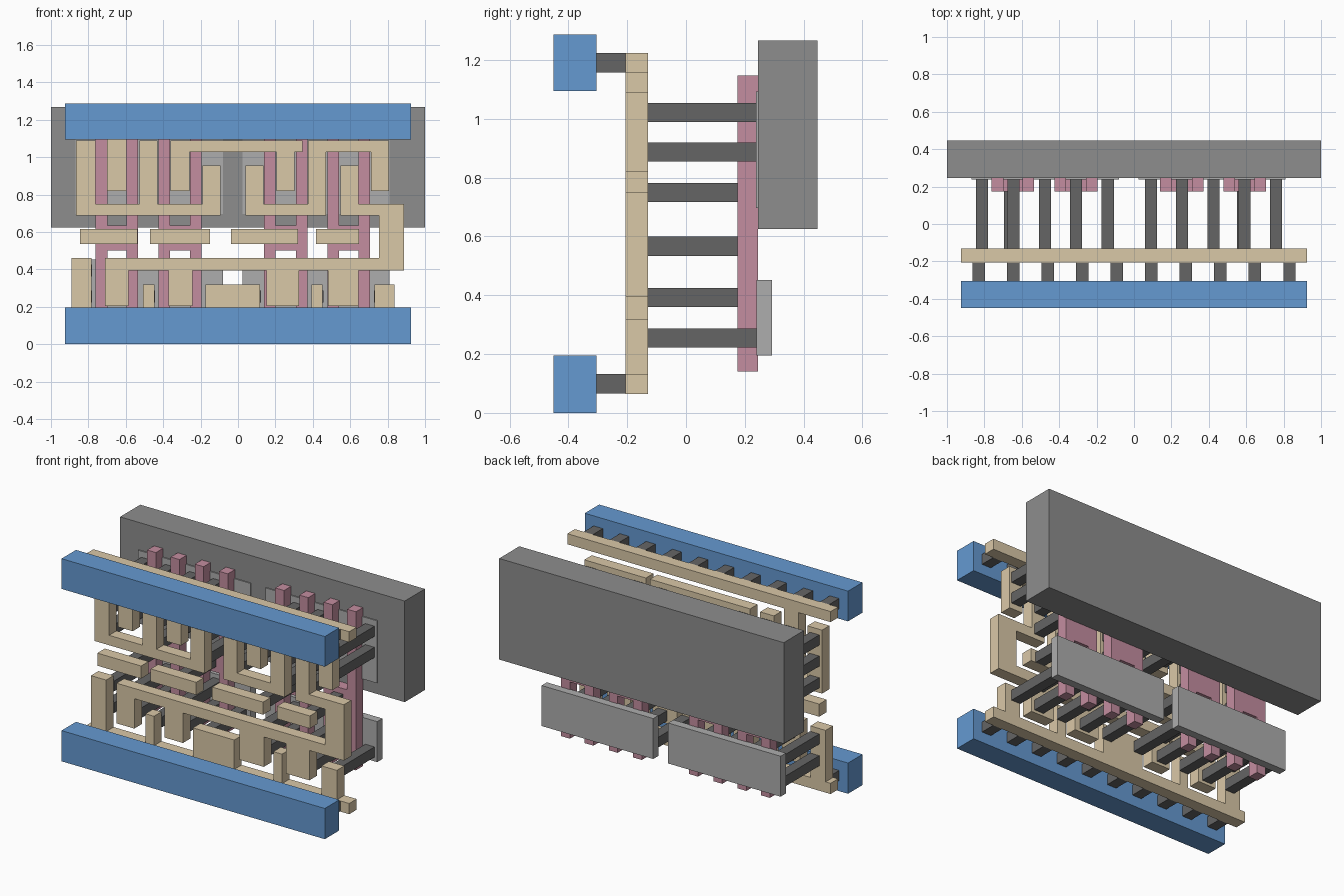
import bpy, bmesh


def material(name, rgb):
    m = bpy.data.materials.new(name)
    m.diffuse_color = (*rgb, 1)
    return m


BLUE = material("rail_blue", (0.13, 0.32, 0.64))
TAN = material("metal_tan", (0.70, 0.58, 0.39))
PINK = material("gate_pink", (0.55, 0.27, 0.35))
DARK = material("contact_dark", (0.13, 0.13, 0.13))
WELL = material("well_grey", (0.27, 0.27, 0.27))
PALE = material("diffusion_grey", (0.42, 0.42, 0.42))


def plate(name, y0, y1, rects, mat):
    """Join (x0, x1, z0, z1) rectangles into flat shapes and extrude y0 to y1."""
    xs = sorted({v for r in rects for v in r[:2]})
    zs = sorted({v for r in rects for v in r[2:]})
    bm = bmesh.new()
    verts = {}

    def vert(x, z):
        if (x, z) not in verts:
            verts[x, z] = bm.verts.new((x, y0, z))
        return verts[x, z]

    for a, b in zip(xs, xs[1:]):
        for c, d in zip(zs, zs[1:]):
            mx, mz = (a + b) / 2, (c + d) / 2
            if any(r[0] < mx < r[1] and r[2] < mz < r[3] for r in rects):
                bm.faces.new([vert(a, c), vert(b, c), vert(b, d), vert(a, d)])
    bmesh.ops.dissolve_limit(bm, angle_limit=0.01, verts=bm.verts[:], edges=bm.edges[:])
    ext = bmesh.ops.extrude_face_region(bm, geom=bm.faces[:], use_keep_orig=True)
    for v in ext["geom"]:
        if isinstance(v, bmesh.types.BMVert):
            v.co.y = y1
    bmesh.ops.recalc_face_normals(bm, faces=bm.faces[:])
    me = bpy.data.meshes.new(name)
    bm.to_mesh(me)
    bm.free()
    me.materials.append(mat)
    ob = bpy.data.objects.new(name, me)
    bpy.context.collection.objects.link(ob)
    return ob


def pillars(name, y0, y1, centres, mat=DARK, h=0.0325):
    plate(name, y0, y1, [(x - h, x + h, z - h, z + h) for x, z in centres], mat)


# Back well block and the diffusion slabs
plate("well_block", 0.245, 0.447, [(-1, 1, 0.625, 1.267)], WELL)
for side, x0, x1 in (("left", -0.87, -0.08), ("right", 0.025, 0.81)):
    plate(f"lower_diffusion_{side}", 0.24, 0.293, [(x0, x1, 0.195, 0.452)], PALE)
    plate(f"upper_diffusion_{side}", 0.238, 0.293, [(x0, x1, 0.697, 1.093)], PALE)

# Gate pairs: two tall fingers bridged by a pad
for i, (a, b) in enumerate([(-0.73, -0.565), (-0.395, -0.225), (0.17, 0.34), (0.51, 0.675)]):
    plate(f"gate_pair_{i + 1}", 0.175, 0.245,
          [(a - 0.031, a + 0.031, 0.14, 1.147), (b - 0.031, b + 0.031, 0.14, 1.147),
           (a, b, 0.5, 0.635)], PINK)

# Front supply rails with a row of vias behind each
VIA_X = [-0.83 + 0.1845 * i for i in range(10)]
for name, z0, z1, zv in (("lower", 0, 0.195, 0.099), ("upper", 1.095, 1.287, 1.191)):
    plate(f"{name}_rail", -0.45, -0.305, [(-0.925, 0.925, z0, z1)], BLUE)
    pillars(f"{name}_rail_vias", -0.305, -0.205, [(x, zv) for x in VIA_X])

# Metal routing layer
METAL = {
    "upper_strap": [(-0.925, 0.925, 1.157, 1.224), (-0.70, -0.597, 0.82, 1.19)],
    "lower_strap": [(-0.925, 0.925, 0.065, 0.133), (-0.89, -0.783, 0.1, 0.46),
                    (-0.507, -0.447, 0.1, 0.32), (-0.173, 0.117, 0.1, 0.32),
                    (0.392, 0.453, 0.1, 0.32), (0.73, 0.838, 0.1, 0.32)],
    "left_fork": [(-0.865, -0.093, 0.687, 0.75), (-0.865, -0.762, 0.687, 1.09),
                  (-0.527, -0.43, 0.687, 1.09), (-0.19, -0.093, 0.687, 0.955)],
    "top_bridge": [(-0.36, 0.345, 1.027, 1.09), (-0.36, -0.258, 0.82, 1.09),
                   (0.205, 0.303, 0.82, 1.09)],
    "right_fork": [(0.04, 0.47, 0.687, 0.75), (0.04, 0.137, 0.687, 0.955),
                   (0.373, 0.47, 0.687, 1.09), (0.373, 0.806, 1.027, 1.09),
                   (0.71, 0.806, 0.82, 1.09)],
    "output_comb": [(0.548, 0.887, 0.687, 0.75), (0.548, 0.643, 0.687, 0.955),
                    (0.755, 0.887, 0.395, 0.75), (-0.71, 0.887, 0.395, 0.46),
                    (-0.71, -0.585, 0.205, 0.46), (-0.372, -0.243, 0.205, 0.46),
                    (0.153, 0.325, 0.205, 0.46), (0.48, 0.645, 0.205, 0.46)],
}
for i, (a, b) in enumerate([(-0.845, -0.538), (-0.47, -0.15), (-0.038, 0.32), (0.417, 0.648)]):
    METAL[f"input_bar_{i + 1}"] = [(a, b, 0.535, 0.615)]
for name, rects in METAL.items():
    plate(name, -0.205, -0.13, rects, TAN)

# Contacts from metal back to the diffusion and gate pads
HIGH, MID, LOW = 1.022, 0.888, 0.75
rows = {(HIGH, MID, LOW): (-0.813, -0.476, 0.425),
        (HIGH, MID): (-0.645, -0.31, 0.256, 0.76),
        (MID, LOW): (-0.14, 0.09, 0.59),
        (0.393, 0.255): (-0.813, -0.645, -0.31, 0.256, 0.59),
        (0.255,): (-0.476, -0.14, 0.09, 0.425, 0.76)}
groups = {"upper_contacts": [], "lower_contacts": []}
for zs, xs in rows.items():
    key = "upper_contacts" if zs[0] > 0.6 else "lower_contacts"
    groups[key] += [(x, z) for x in xs for z in zs]
for name, pts in groups.items():
    pillars(name, -0.13, 0.239, pts)
pillars("gate_contacts", -0.13, 0.176, [(x, 0.567) for x in (-0.663, -0.31, 0.256, 0.583)])
